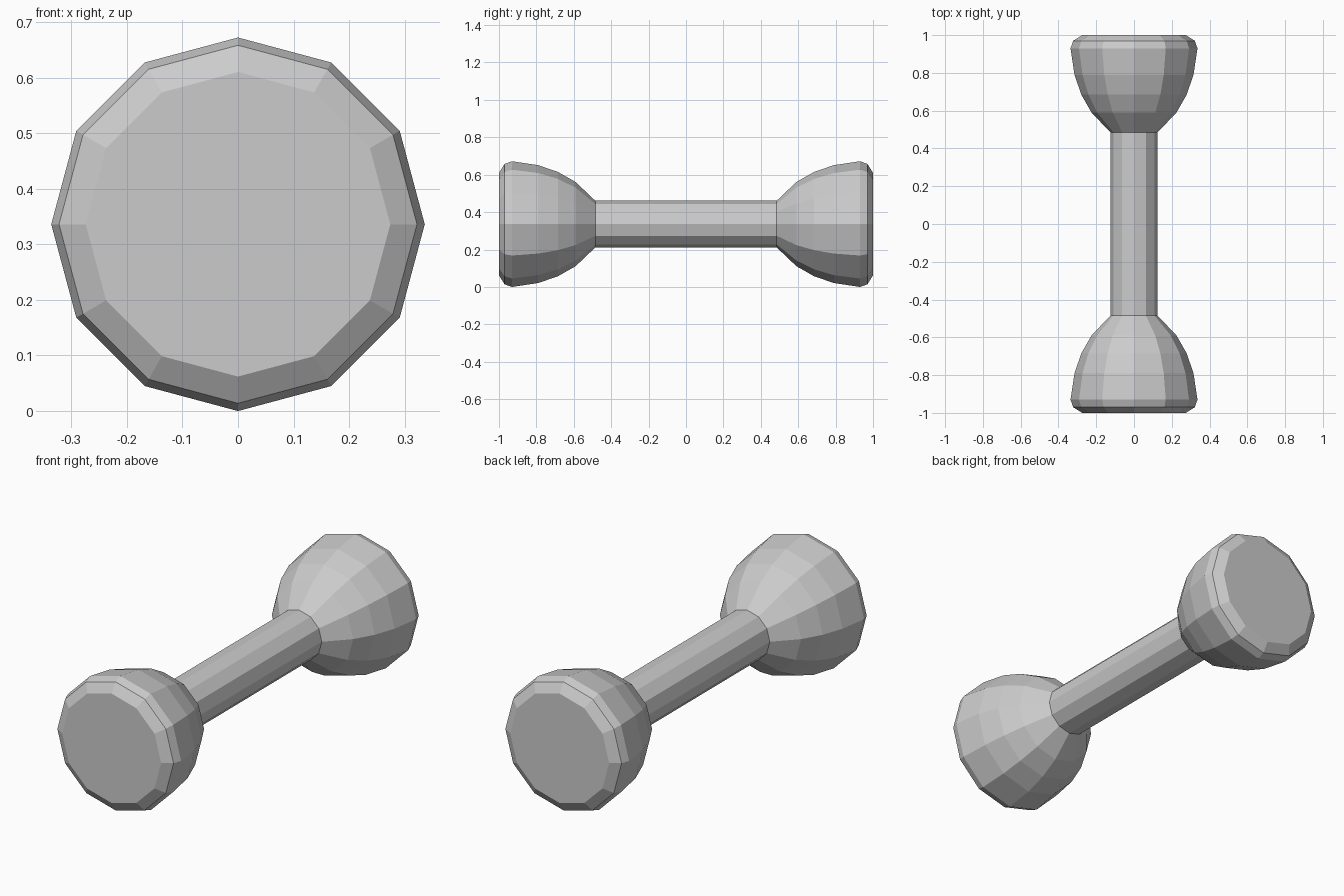
import bpy, bmesh, math

if "Cube" in bpy.data.objects:
    bpy.data.objects.remove(bpy.data.objects["Cube"])

SIDES = 12
AXIS_Z = 0.336


def lathe(name, profile, cap_end=False):
    """Flat-shaded rings of (y, radius) around the horizontal y axis."""
    bm = bmesh.new()
    rings = []
    for y, r in profile:
        rings.append([bm.verts.new((r * math.cos(2 * math.pi * i / SIDES), y,
                                    r * math.sin(2 * math.pi * i / SIDES)))
                      for i in range(SIDES)])
    for a, b in zip(rings, rings[1:]):
        for i in range(SIDES):
            j = (i + 1) % SIDES
            bm.faces.new((a[i], b[i], b[j], a[j]))
    if cap_end:
        bm.faces.new(rings[-1])
    # outward normals: first side face must point away from the axis
    bmesh.ops.recalc_face_normals(bm, faces=bm.faces)
    bm.faces.ensure_lookup_table()
    f = bm.faces[0]
    c = f.calc_center_median()
    if f.normal.x * c.x + f.normal.z * c.z < 0:
        bmesh.ops.reverse_faces(bm, faces=bm.faces)
    mesh = bpy.data.meshes.new(name)
    bm.to_mesh(mesh)
    bm.free()
    obj = bpy.data.objects.new(name, mesh)
    obj.location.z = AXIS_Z
    bpy.context.collection.objects.link(obj)
    return obj


# Straight grip bar
lathe("handle", [(-0.485, 0.125), (0.485, 0.125)])

# Bell-shaped weight with a bevelled flat end, mirrored to the other side
weights = lathe("weights", [(0.485, 0.125), (0.59, 0.225), (0.685, 0.279),
                            (0.79, 0.315), (0.93, 0.336), (0.97, 0.322),
                            (1.0, 0.274)], cap_end=True)
mirror = weights.modifiers.new("mirror", 'MIRROR')
mirror.use_axis = (False, True, False)
mirror.use_mirror_merge = False
